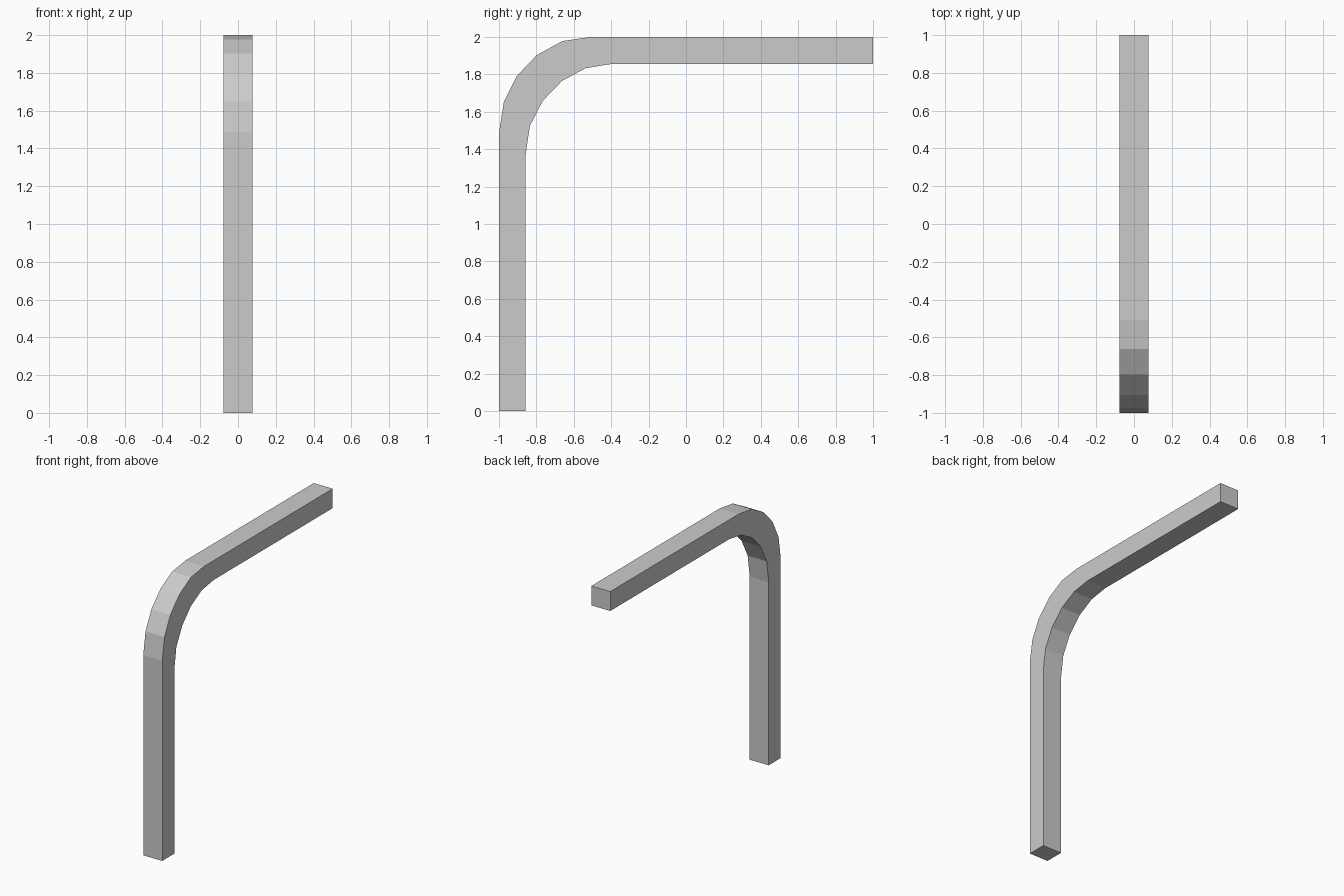
import bpy, bmesh

if "Cube" in bpy.data.objects:
    bpy.data.objects.remove(bpy.data.objects["Cube"])

HALF_WIDTH = 0.078

# Side profile (y, z): outer edge going up and over, then inner edge back
outer = [(-1, 0), (-1, 1.487), (-0.974, 1.652), (-0.905, 1.791),
         (-0.798, 1.903), (-0.661, 1.978), (-0.509, 2), (1, 2)]
inner = [(1, 1.856), (-0.396, 1.856), (-0.536, 1.833), (-0.663, 1.765),
         (-0.766, 1.658), (-0.835, 1.524), (-0.859, 1.36), (-0.859, 0)]

# Bent square beam: quads along the profile, extruded across x
bm = bmesh.new()
rings = []
for (oy, oz), (iy, iz) in zip(outer, reversed(inner)):
    rings.append([bm.verts.new(p) for p in (
        (-HALF_WIDTH, oy, oz), (HALF_WIDTH, oy, oz),
        (HALF_WIDTH, iy, iz), (-HALF_WIDTH, iy, iz))])
for a, b in zip(rings, rings[1:]):
    for i in range(4):
        j = (i + 1) % 4
        bm.faces.new((a[i], a[j], b[j], b[i]))

# End caps
bm.faces.new(rings[0])
bm.faces.new(rings[-1])
bmesh.ops.recalc_face_normals(bm, faces=bm.faces)

mesh = bpy.data.meshes.new("bent_beam")
bm.to_mesh(mesh)
bm.free()
beam = bpy.data.objects.new("bent_beam", mesh)
bpy.context.collection.objects.link(beam)
